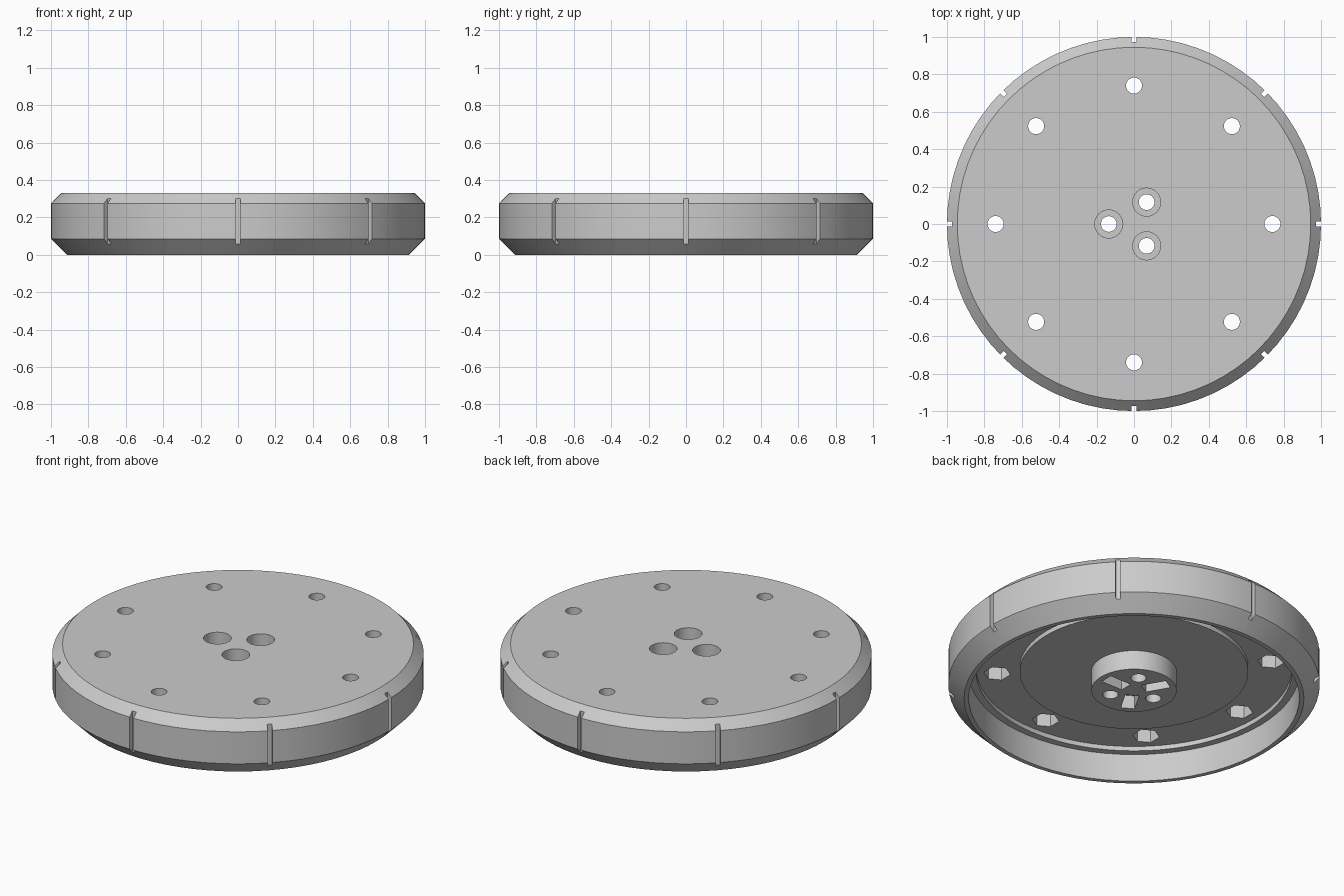
import bpy, bmesh
from math import cos, sin, pi, radians
from mathutils import Matrix, Vector

cube = bpy.data.objects.get("Cube")
if cube:
    bpy.data.objects.remove(cube, do_unlink=True)

grey = bpy.data.materials.new("light_grey")
grey.use_nodes = True
colour = (0.6, 0.6, 0.6, 1)
grey.diffuse_color = colour
grey.node_tree.nodes["Principled BSDF"].inputs["Base Color"].default_value = colour


def finish(bm, name):
    bmesh.ops.recalc_face_normals(bm, faces=bm.faces[:])
    mesh = bpy.data.meshes.new(name)
    bm.to_mesh(mesh)
    bm.free()
    mesh.materials.append(grey)
    obj = bpy.data.objects.new(name, mesh)
    bpy.context.collection.objects.link(obj)
    return obj


def lathe(name, profile, sides):
    """Turn a profile around z and close both ends with flat caps."""
    bm = bmesh.new()
    rings = []
    for r, z in profile:
        rings.append([bm.verts.new((r * cos(2 * pi * i / sides), r * sin(2 * pi * i / sides), z))
                      for i in range(sides)])
    for a, b in zip(rings, rings[1:]):
        for i in range(sides):
            j = (i + 1) % sides
            bm.faces.new((a[i], a[j], b[j], b[i]))
    bm.faces.new(rings[0])
    bm.faces.new(rings[-1])
    return finish(bm, name)


def add_prism(bm, radius, sides, angle, distance, z0, z1, turn=0):
    """Upright prism at a polar position."""
    spot = Vector((distance * cos(angle), distance * sin(angle), (z0 + z1) / 2))
    bmesh.ops.create_cone(bm, cap_ends=True, segments=sides, radius1=radius, radius2=radius,
                          depth=z1 - z0, matrix=Matrix.Translation(spot) @ Matrix.Rotation(turn, 4, "Z"))


def add_block(bm, angle, r0, r1, width, z0, z1):
    """Block running outward from r0 to r1 at an angle."""
    bmesh.ops.create_cube(bm, size=1, matrix=Matrix.Rotation(angle, 4, "Z")
                          @ Matrix.Translation(((r0 + r1) / 2, 0, (z0 + z1) / 2))
                          @ Matrix.Diagonal((r1 - r0, width, z1 - z0, 1)))


def cut(target, bm, name):
    """Subtract the cutter and discard it."""
    cutter = finish(bm, name)
    cutter.hide_render = True
    mod = target.modifiers.new(name, "BOOLEAN")
    mod.operation, mod.solver, mod.object = "DIFFERENCE", "EXACT", cutter
    bpy.context.view_layer.objects.active = target
    bpy.ops.object.modifier_apply(modifier=name)
    bpy.data.objects.remove(cutter, do_unlink=True)


# Chamfered disc, hollow underneath, with a ring groove and a centre boss
disc = lathe("chamfered_disc", [
    (0.945, 0.33), (1, 0.275), (1, 0.085), (0.915, 0), (0.89, 0), (0.89, 0.165),
    (0.85, 0.165), (0.85, 0.192), (0.615, 0.192), (0.615, 0.165), (0.23, 0.165), (0.23, 0.05)], 72)

eighths = [i * pi / 4 for i in range(8)]
thirds = [i * 2 * pi / 3 for i in range(3)]

# Index notches around the rim
bm = bmesh.new()
for a in eighths:
    add_block(bm, a, 0.973, 1.1, 0.026, -0.1, 0.5)
cut(disc, bm, "rim_notches")

# Outer bolt holes, then hexagonal nut pockets below them
bm = bmesh.new()
for a in eighths:
    add_prism(bm, 0.043, 24, a, 0.74, -0.1, 0.5)
cut(disc, bm, "outer_bolt_holes")
bm = bmesh.new()
for a in eighths:
    add_prism(bm, 0.073, 6, a, 0.74, 0.1, 0.28, 0)
cut(disc, bm, "nut_pockets")

# Centre bolt holes with counterbores from above
bm = bmesh.new()
for a in thirds:
    add_prism(bm, 0.042, 24, a + pi / 3, 0.135, -0.1, 0.5)
cut(disc, bm, "centre_bolt_holes")
bm = bmesh.new()
for a in thirds:
    add_prism(bm, 0.075, 32, a + pi / 3, 0.135, 0.14, 0.5)
cut(disc, bm, "counterbores")

# Radial slots in the boss face
bm = bmesh.new()
for a in thirds:
    add_block(bm, a, 0.055, 0.195, 0.075, -0.1, 0.13)
cut(disc, bm, "boss_slots")

# Crisp edges, soft curved walls
bpy.ops.object.select_all(action="DESELECT")
disc.select_set(True)
bpy.context.view_layer.objects.active = disc
bpy.ops.object.shade_smooth_by_angle(angle=radians(20))
